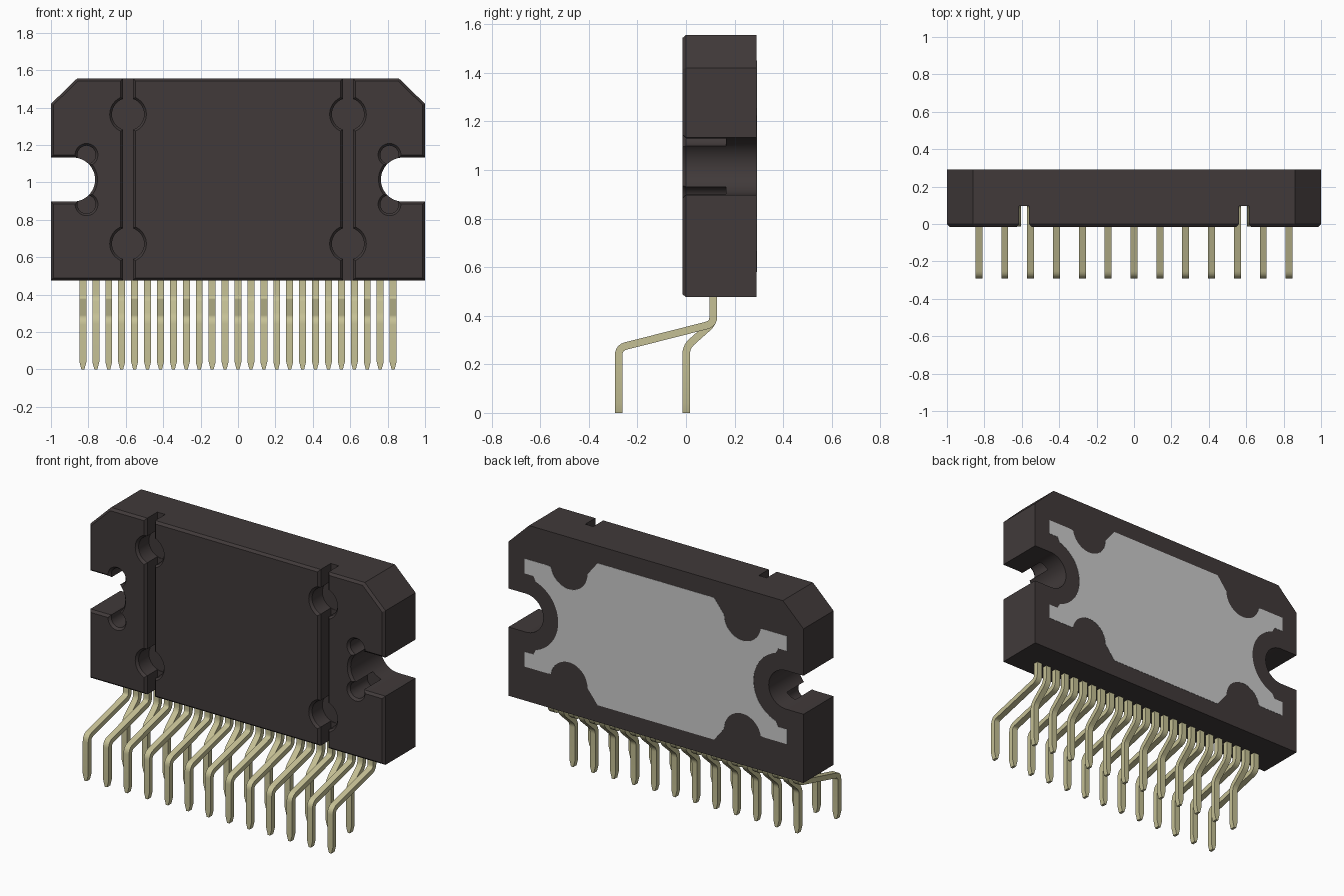
import bpy, bmesh, math
from mathutils import Vector

if "Cube" in bpy.data.objects:
    bpy.data.objects.remove(bpy.data.objects["Cube"])


def material(name, rgb):
    m = bpy.data.materials.new(name)
    m.diffuse_color = (*rgb, 1)
    m.use_nodes = True
    m.node_tree.nodes["Principled BSDF"].inputs["Base Color"].default_value = m.diffuse_color
    return m


BLACK = material("charcoal plastic", (0.052, 0.042, 0.042))
GREY = material("grey metal", (0.60, 0.60, 0.60))
TIN = material("pale brass", (0.56, 0.53, 0.30))


def finish(name, bm, mat):
    bmesh.ops.recalc_face_normals(bm, faces=bm.faces)
    me = bpy.data.meshes.new(name)
    bm.to_mesh(me)
    bm.free()
    me.materials.append(mat)
    ob = bpy.data.objects.new(name, me)
    bpy.context.collection.objects.link(ob)
    return ob


def smooth(ob):
    bpy.ops.object.select_all(action='DESELECT')
    ob.select_set(True)
    bpy.context.view_layer.objects.active = ob
    bpy.ops.object.shade_smooth_by_angle(angle=math.radians(25))


def arc(cx, cz, r, a0, a1, n):
    return [(cx + r * math.cos(math.radians(a0 + (a1 - a0) * i / n)),
             cz + r * math.sin(math.radians(a0 + (a1 - a0) * i / n))) for i in range(n + 1)]


def inset(pts, d):
    """Offset a counter-clockwise outline inwards by d with mitred corners."""
    out = []
    for i, p in enumerate(pts):
        p = Vector(p)
        a = (p - Vector(pts[i - 1])).normalized()
        b = (Vector(pts[(i + 1) % len(pts)]) - p).normalized()
        na, nb = Vector((-a.y, a.x)), Vector((-b.y, b.x))
        out.append(p + (na + nb) * d / (1 + na.dot(nb)))
    return out


def prism(name, pts, rings, mat):
    """Loft an x-z outline through (y, inset) rings."""
    bm = bmesh.new()
    loops = [[bm.verts.new((p[0], y, p[1])) for p in inset(pts, d)] for y, d in rings]
    n = len(pts)
    for a, b in zip(loops, loops[1:]):
        for i in range(n):
            bm.faces.new((a[i], a[(i + 1) % n], b[(i + 1) % n], b[i]))
    bm.faces.new(loops[0])
    bm.faces.new(loops[-1])
    return finish(name, bm, mat)


# Package body: chamfered corners and a round-ended mounting slot on each side
MID = 1.015
right = [(1, 0.476), (1, MID - 0.118)] + arc(0.882, MID, 0.118, 270, 90, 24) \
    + [(1, MID + 0.118), (1, 1.42), (0.86, 1.556)]
outline = right + [(-x, z) for x, z in reversed(right)]
body = prism("package_body", outline, [(0.2905, 0), (0, 0), (-0.015, 0.013)], BLACK)


# Front recesses, each with a flared rim
def recess(pts, depth):
    return prism("recess_cutter", pts, [(depth, 0), (0, 0), (-0.05, -0.04)], BLACK)


cutters = []
for s in (-1, 1):
    gx = 0.588 * s
    cutters.append(recess([(gx - 0.027, 0.3), (gx + 0.027, 0.3),
                           (gx + 0.027, 1.75), (gx - 0.027, 1.75)], 0.097))
    for z in (0.672, 1.364):
        cutters.append(recess(arc(gx, z, 0.086, 0, 360, 48)[:-1], 0.1))
    for z in (0.883, 1.147):
        cutters.append(recess(arc(0.81 * s, z, 0.049, 0, 360, 32)[:-1], 0.165))

bpy.context.view_layer.objects.active = body
for c in cutters:
    mod = body.modifiers.new("recess", 'BOOLEAN')
    mod.operation, mod.solver, mod.object = 'DIFFERENCE', 'EXACT', c
    bpy.ops.object.modifier_apply(modifier=mod.name)
    bpy.data.objects.remove(c)
smooth(body)

# Heat plate on the back: one quadrant outline, mirrored twice
quad = [(0.395, 1.45)] + arc(0.588, 1.364, 0.125, 180, 350, 18) \
    + [(0.73, 1.346), (0.89, 1.346), (0.89, 1.255), (0.83, 1.255)] \
    + arc(0.882, MID, 0.22, 108, 178, 12)
half = quad + [(x, 2 * MID - z) for x, z in reversed(quad)]
plate = half[::-1] + [(-x, z) for x, z in half]
prism("heat_plate", plate, [(0.285, 0), (0.292, 0)], GREY)


# Leads: flat strip swept along a rounded y-z path with a tapered tip
def rounded(path, r):
    out = [Vector(path[0])]
    for a, p, b in zip(path, path[1:], path[2:]):
        a, p, b = Vector(a), Vector(p), Vector(b)
        s, e = p + (a - p).normalized() * r, p + (b - p).normalized() * r
        for i in range(6):
            t = i / 5
            out.append(s * (1 - t) ** 2 + p * 2 * t * (1 - t) + e * t * t)
    return out + [Vector(path[-1])]


def leads(name, path, xs):
    pts = rounded(path, 0.03)
    pts.insert(-1, Vector((pts[-1].x, 0.04)))
    bm = bmesh.new()
    for x in xs:
        prev = None
        for i, p in enumerate(pts):
            a = (p - pts[i - 1]).normalized() if i else None
            b = (pts[i + 1] - p).normalized() if i + 1 < len(pts) else a
            a = a or b
            na, nb = Vector((-a.y, a.x)), Vector((-b.y, b.x))
            off = (na + nb) * 0.0155 / (1 + na.dot(nb))
            w = 0.008 if i == len(pts) - 1 else 0.0185
            ring = [bm.verts.new((x + sx * w, p.x + so * off.x, p.y + so * off.y))
                    for sx, so in ((-1, -1), (1, -1), (1, 1), (-1, 1))]
            if prev:
                for k in range(4):
                    bm.faces.new((prev[k], prev[(k + 1) % 4], ring[(k + 1) % 4], ring[k]))
            else:
                bm.faces.new(ring)
            prev = ring
        bm.faces.new(prev)
    smooth(finish(name, bm, TIN))


PITCH = 0.0691
leads("front_leads", [(0.113, 0.485), (0.113, 0.367), (-0.277, 0.268), (-0.277, 0)],
      [PITCH * (i - 12) for i in range(0, 25, 2)])
leads("back_leads", [(0.113, 0.485), (0.113, 0.372), (0.001, 0.272), (0.001, 0)],
      [PITCH * (i - 12) for i in range(1, 25, 2)])
